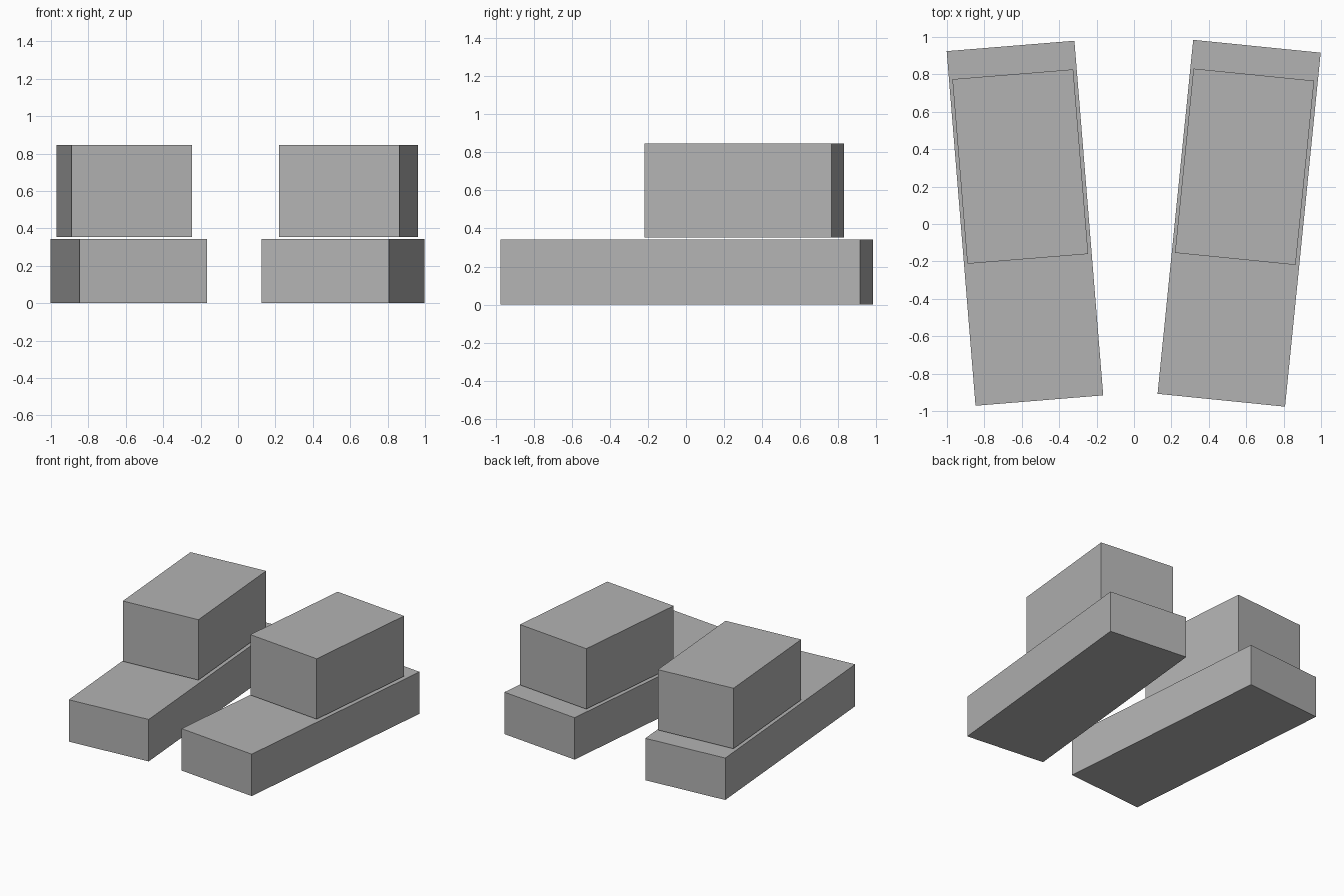
import bpy
from math import radians
from mathutils import Matrix

cube = bpy.data.objects.get("Cube")
if cube:
    bpy.data.objects.remove(cube, do_unlink=True)

# Single grey material
grey = bpy.data.materials.new("plain_grey")
grey.use_nodes = True
colour = (0.45, 0.45, 0.45, 1)
grey.diffuse_color = colour
grey.node_tree.nodes["Principled BSDF"].inputs["Base Color"].default_value = colour


def block(name, centre, size, bottom, top, angle):
    """Box turned about the vertical axis, between two heights."""
    bpy.ops.mesh.primitive_cube_add(
        size=1, location=(*centre, (bottom + top) / 2), rotation=(0, 0, radians(angle)))
    ob = bpy.context.object
    ob.name = name
    ob.data.transform(Matrix.Diagonal((*size, top - bottom, 1)))
    ob.data.materials.append(grey)


# Two splayed feet: a long sole with a shorter ankle block floating just above its rear
feet = (
    ("right", (-0.583, 0.004), (-0.608, 0.307), 4.65),
    ("left", (0.562, 0.004), (0.591, 0.306), -5.75),
)
for side, sole, ankle, angle in feet:
    block(side + "_sole", sole, (0.685, 1.902), 0, 0.342, angle)
    block(side + "_ankle", ankle, (0.648, 0.99), 0.353, 0.846, angle)
